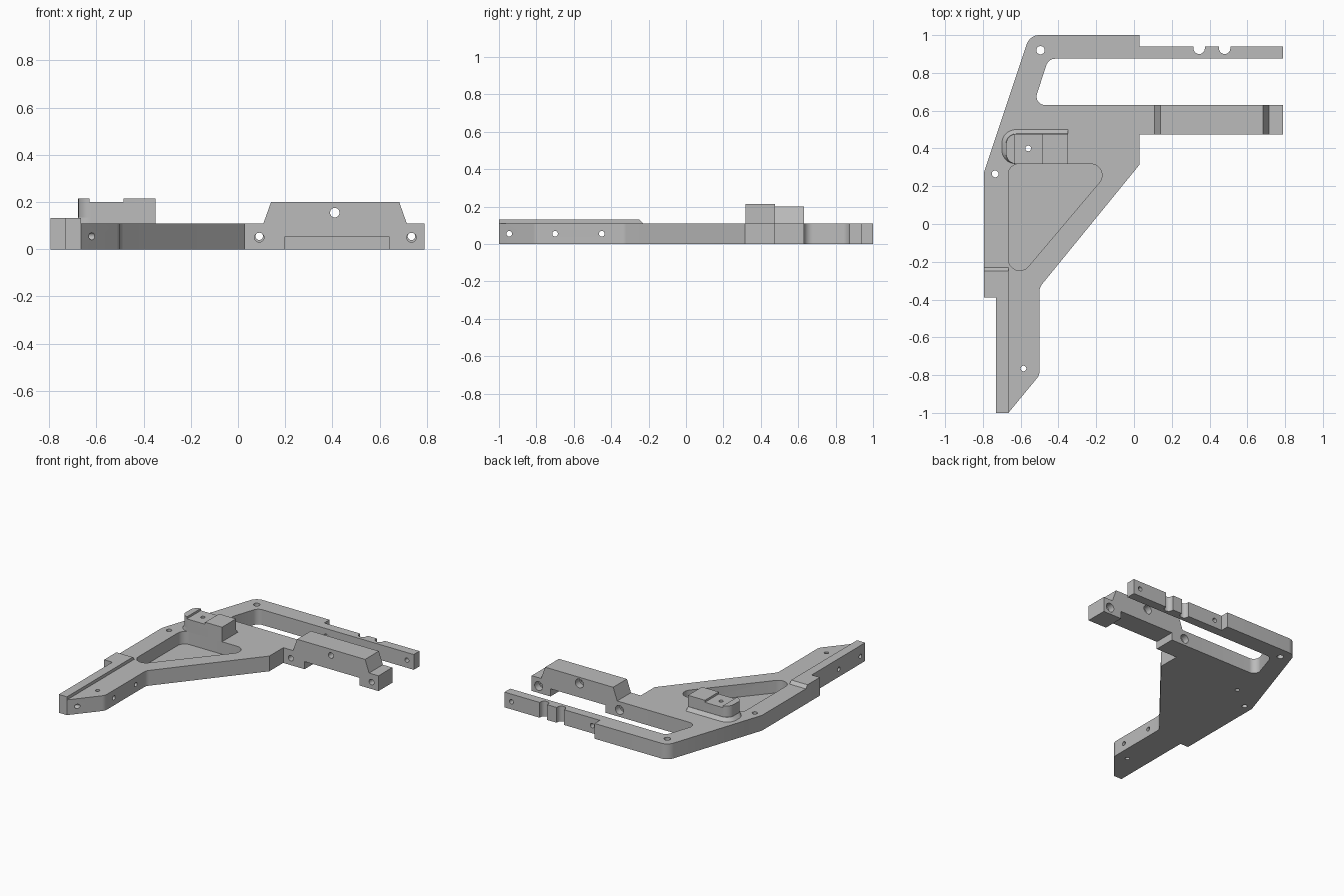
import bpy, bmesh, math
from mathutils import Vector

if "Cube" in bpy.data.objects:
    bpy.data.objects.remove(bpy.data.objects["Cube"])

grey = bpy.data.materials.new("plain_grey")
grey.diffuse_color = (0.5, 0.5, 0.5, 1)
grey.use_nodes = True
grey.node_tree.nodes["Principled BSDF"].inputs["Base Color"].default_value = grey.diffuse_color


def rounded(corners, steps=8):
    """Outline from (x, y) or (x, y, radius) corners."""
    out, n = [], len(corners)
    for i, c in enumerate(corners):
        p = Vector(c[:2])
        if len(c) == 2:
            out.append(p)
            continue
        a = (Vector(corners[i - 1][:2]) - p).normalized()
        b = (Vector(corners[(i + 1) % n][:2]) - p).normalized()
        half = a.angle(b) / 2
        r = c[2]
        centre = p + (a + b).normalized() * r / math.sin(half)
        s = p + a * r / math.tan(half) - centre
        e = p + b * r / math.tan(half) - centre
        turn = s.angle_signed(e)  # clockwise positive
        for k in range(steps + 1):
            t = -turn * k / steps
            out.append(centre + Vector((s.x * math.cos(t) - s.y * math.sin(t),
                                        s.x * math.sin(t) + s.y * math.cos(t))))
    return out


def loft(name, low, high, t0, t1, axis="z"):
    """Solid between two matching outlines placed along an axis."""
    place = {"z": lambda p, t: (p[0], p[1], t),
             "y": lambda p, t: (p[0], t, p[1]),
             "x": lambda p, t: (t, p[0], p[1])}[axis]
    bm = bmesh.new()
    a = [bm.verts.new(place(p, t0)) for p in low]
    b = [bm.verts.new(place(p, t1)) for p in high]
    bm.faces.new(a)
    bm.faces.new(b)
    for i in range(len(a)):
        j = (i + 1) % len(a)
        bm.faces.new((a[i], a[j], b[j], b[i]))
    bmesh.ops.recalc_face_normals(bm, faces=bm.faces)
    me = bpy.data.meshes.new(name)
    bm.to_mesh(me)
    bm.free()
    me.materials.append(grey)
    ob = bpy.data.objects.new(name, me)
    bpy.context.collection.objects.link(ob)
    return ob


def prism(name, pts, t0, t1, axis="z"):
    return loft(name, pts, pts, t0, t1, axis)


def rod(u, v, r, t0, t1, axis="z", n=32):
    pts = [(u + r * math.cos(2 * math.pi * k / n), v + r * math.sin(2 * math.pi * k / n))
           for k in range(n)]
    return prism("cutter", pts, t0, t1, axis)


def cut(ob, cutters):
    bpy.context.view_layer.objects.active = ob
    for c in cutters:
        m = ob.modifiers.new("cut", "BOOLEAN")
        m.operation, m.solver, m.object = "DIFFERENCE", "EXACT", c
        bpy.ops.object.modifier_apply(modifier=m.name)
        bpy.data.objects.remove(c)


# Flat base plate with the rear arm
plate = prism("base_plate", rounded([
    (-0.73, -1), (-0.665, -1), (-0.5, -0.8, 0.06), (-0.5, -0.335, 0.06),
    (0.03, 0.315), (0.03, 0.63), (-0.533, 0.63, 0.045), (-0.453, 0.875, 0.05),
    (0.79, 0.875), (0.79, 0.94), (0.03, 0.94), (0.03, 1),
    (-0.552, 1, 0.07), (-0.795, 0.27), (-0.795, -0.39), (-0.73, -0.39)]), 0, 0.11)

# Blind triangular pocket
pocket = rounded([(-0.665, 0.318, 0.055), (-0.665, -0.35, 0.06), (-0.1, 0.318, 0.06)])
cuts = [prism("cutter", pocket, 0.02, 0.2)]
# Upright screw holes
cuts += [rod(x, y, r, -0.1, 0.3) for x, y, r in
         [(-0.495, 0.92, 0.022), (-0.735, 0.265, 0.018),
          (-0.585, -0.765, 0.015), (-0.56, 0.4, 0.015)]]
# Sideways holes through the front leg
cuts += [rod(y, 0.055, 0.015, -0.9, -0.4, "x") for y in (-0.945, -0.7, -0.45)]
# Holes through the rear arm and two round notches in its back edge
cuts += [rod(x, 0.055, 0.016, 0.8, 1.1, "y") for x in (0.09, 0.735)]
for x in (0.345, 0.48):
    cuts.append(prism("cutter", rounded(
        [(x - 0.03, 1), (x - 0.03, 0.9, 0.0299), (x + 0.03, 0.9, 0.0299), (x + 0.03, 1)]),
        -0.1, 0.2))
cut(plate, cuts)

# Raised ridge on the front leg, sloping down at its rear end
ridge = prism("leg_ridge", [(-0.73, -1), (-0.665, -1), (-0.665, -0.23),
                            (-0.795, -0.23), (-0.795, -0.39), (-0.73, -0.39)], 0.11, 0.132)
for v in ridge.data.vertices:
    if v.co.z > 0.12 and v.co.y > -0.24:
        v.co.y = -0.25

# Front arm: raised bar with a notch underneath
arm = prism("front_arm", [
    (0.03, 0), (0.2, 0), (0.2, 0.055), (0.64, 0.055), (0.64, 0), (0.79, 0),
    (0.79, 0.11), (0.715, 0.11), (0.683, 0.2), (0.14, 0.2), (0.108, 0.11), (0.03, 0.11)],
    0.473, 0.63, "y")
cuts = []
for x, z in [(0.09, 0.05), (0.41, 0.155), (0.735, 0.05)]:
    cuts += [rod(x, z, 0.02, 0.4, 0.7, "y"), rod(x, z, 0.032, 0.58, 0.7, "y")]
cut(arm, cuts)


# Mounting block with a flared foot and a recessed top
def block_outline(left, back, r):
    return rounded([(-0.35, 0.318), (-0.35, back), (left, back, r), (left, 0.318, r)])


block = prism("mount_block", block_outline(-0.677, 0.477, 0.055), 0.11, 0.215)
foot = loft("block_foot", block_outline(-0.7, 0.5, 0.075),
            block_outline(-0.678, 0.478, 0.055), 0.11, 0.134)
recess = [(-0.63, 0.2), (-0.485, 0.2), (-0.485, 0.3), (-0.63, 0.3)]
cut(block, [prism("cutter", recess, 0.2, 0.6, "y"), rod(-0.56, 0.4, 0.015, 0, 0.3)])
cut(foot, [rod(-0.56, 0.4, 0.015, 0, 0.3)])

# Smooth the curved walls, keep the edges crisp
for ob in (plate, arm, block, foot):
    bpy.ops.object.select_all(action="DESELECT")
    ob.select_set(True)
    bpy.context.view_layer.objects.active = ob
    bpy.ops.object.shade_smooth_by_angle(angle=math.radians(24))
